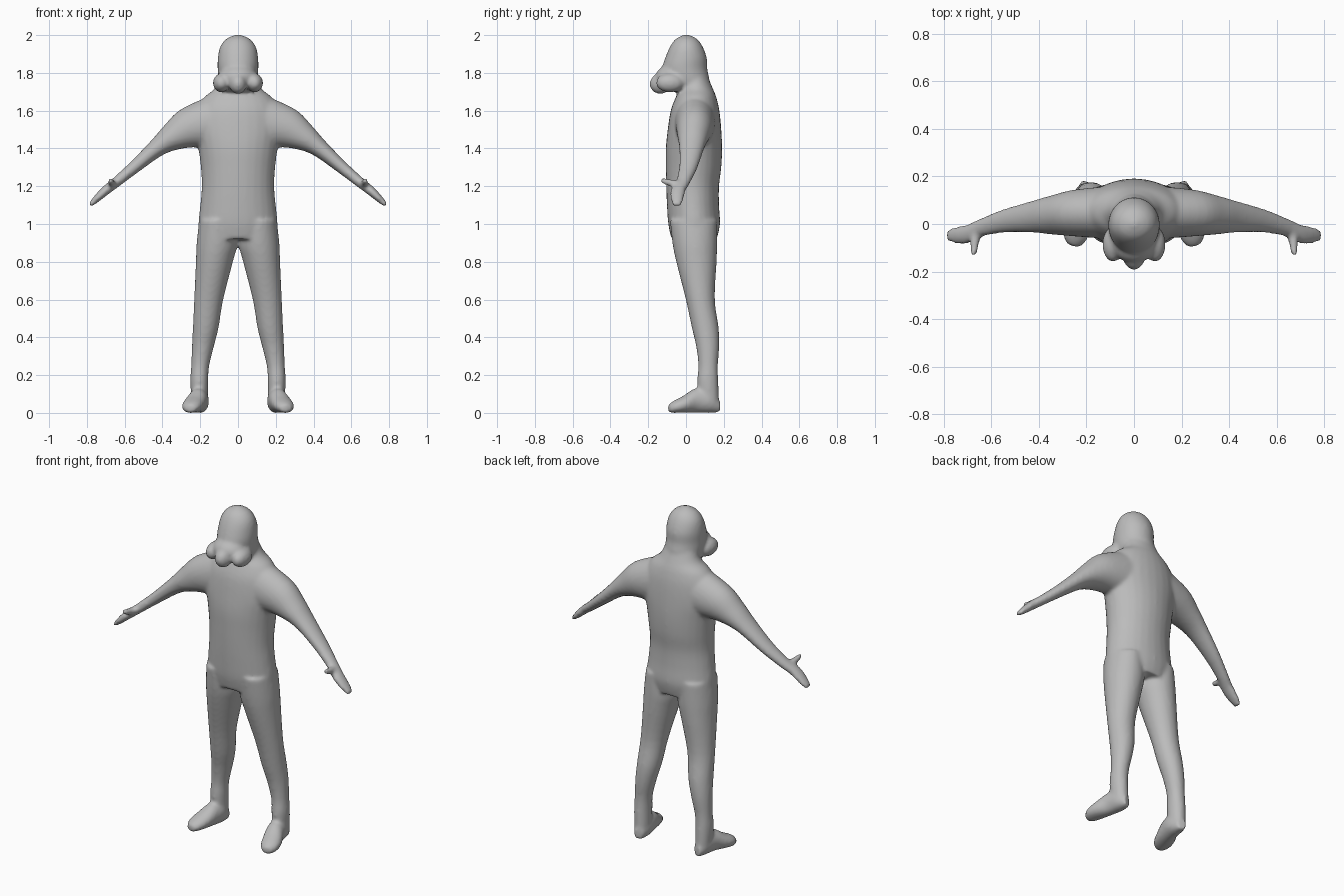
import bpy, bmesh, math
from mathutils import Vector, Matrix

SEG = 28
bm = bmesh.new()


def catmull(a, b, c, d, t):
    return 0.5 * (2 * b + (c - a) * t + (2 * a - 5 * b + 4 * c - d) * t * t
                  + (3 * b - a - 3 * c + d) * t ** 3)


def loft(rings, steps=4):
    """Skin through rings given as (centre, half-axis u, half-axis v)."""
    rings = [[Vector(p) for p in r] for r in rings]
    n = len(rings)
    fine = []
    for i in range(n - 1):
        four = [rings[max(i - 1, 0)], rings[i], rings[i + 1], rings[min(i + 2, n - 1)]]
        for s in range(steps):
            fine.append([catmull(*[r[k] for r in four], s / steps) for k in range(3)])
    fine.append(rings[-1])
    loops = []
    for c, u, v in fine:
        loops.append([bm.verts.new(c + u * math.cos(2 * math.pi * j / SEG)
                                   + v * math.sin(2 * math.pi * j / SEG)) for j in range(SEG)])
    faces = [bm.faces.new(loops[0][::-1]), bm.faces.new(loops[-1])]
    for a, b in zip(loops, loops[1:]):
        for j in range(SEG):
            k = (j + 1) % SEG
            faces.append(bm.faces.new((a[j], a[k], b[k], b[j])))
    bmesh.ops.recalc_face_normals(bm, faces=faces)


def column(rows):
    """Upright loft from rows of (z, x, half width, y, half depth)."""
    loft([((x, y, z), (rx, 0, 0), (0, ry, 0)) for z, x, rx, y, ry in rows])


def ball(centre, radii):
    m = Matrix.Translation(centre) @ Matrix.Diagonal((*radii, 1))
    bmesh.ops.create_uvsphere(bm, u_segments=24, v_segments=16, radius=1, matrix=m)


# Torso and neck
column([(0.92, 0, 0.20, 0.043, 0.120), (1.00, 0, 0.21, 0.043, 0.137),
        (1.10, 0, 0.20, 0.037, 0.138), (1.20, 0, 0.192, 0.035, 0.140),
        (1.30, 0, 0.197, 0.040, 0.147), (1.40, 0, 0.21, 0.042, 0.149),
        (1.50, 0, 0.23, 0.045, 0.142), (1.60, 0, 0.22, 0.048, 0.129),
        (1.67, 0, 0.18, 0.053, 0.108), (1.72, 0, 0.12, 0.055, 0.086),
        (1.79, 0, 0.09, 0.045, 0.066)])

# Head
column([(1.70, 0, 0.090, 0.025, 0.095), (1.76, 0, 0.105, 0.010, 0.115),
        (1.82, 0, 0.108, -0.006, 0.119), (1.88, 0, 0.107, 0.000, 0.110),
        (1.94, 0, 0.094, 0.002, 0.086), (1.98, 0, 0.062, 0.002, 0.056),
        (2.002, 0, 0.015, 0.002, 0.013)])

# Muzzle with three drooping lobes
ball((0, -0.075, 1.775), (0.100, 0.088, 0.070))
ball((0, -0.136, 1.742), (0.046, 0.057, 0.054))

for s in (-1, 1):
    ball((s * 0.088, -0.085, 1.747), (0.045, 0.075, 0.050))

    # Legs
    column([(z, s * x, rx, y, ry) for z, x, rx, y, ry in (
        (1.02, 0.110, 0.095, 0.040, 0.125), (0.90, 0.111, 0.108, 0.047, 0.119),
        (0.80, 0.125, 0.098, 0.055, 0.107), (0.60, 0.155, 0.077, 0.076, 0.077),
        (0.45, 0.171, 0.068, 0.102, 0.071), (0.35, 0.186, 0.058, 0.115, 0.061),
        (0.25, 0.200, 0.048, 0.117, 0.052), (0.17, 0.205, 0.047, 0.115, 0.056),
        (0.05, 0.203, 0.044, 0.120, 0.055))])

    # Feet, turned outward, from heel to toe: (x, y, half width, height)
    loft([((s * x, y, h / 2), (w, w * 0.3 * s, 0), (0, 0, h / 2)) for x, y, w, h in (
        (0.195, 0.176, 0.024, 0.07), (0.200, 0.120, 0.047, 0.12),
        (0.213, 0.050, 0.049, 0.13), (0.235, -0.010, 0.054, 0.092),
        (0.250, -0.060, 0.048, 0.066), (0.257, -0.092, 0.024, 0.045))])

    # Arms and flat hands: (x, z, half thickness, y, half depth, slope in degrees)
    arm = []
    for x, z, r, y, ry, deg in (
            (0.12, 1.53, 0.150, 0.048, 0.110, 15), (0.25, 1.505, 0.115, 0.046, 0.098, 30),
            (0.345, 1.458, 0.077, 0.038, 0.082, 40), (0.43, 1.402, 0.049, 0.030, 0.066, 42),
            (0.55, 1.300, 0.034, 0.012, 0.049, 42), (0.65, 1.217, 0.027, -0.018, 0.038, 42),
            (0.70, 1.178, 0.025, -0.042, 0.040, 44), (0.75, 1.132, 0.019, -0.047, 0.035, 48),
            (0.785, 1.098, 0.011, -0.048, 0.022, 48)):
        a = math.radians(deg)
        arm.append(((s * x, y, z), (s * r * math.sin(a), 0, r * math.cos(a)), (0, ry, 0)))
    loft(arm)

    # Thumbs
    loft([((s * x, y, z), (r, 0, 0), (0, 0, r)) for x, y, z, r in (
        (0.665, -0.030, 1.205, 0.024), (0.670, -0.080, 1.217, 0.020),
        (0.675, -0.130, 1.230, 0.014))])

mesh = bpy.data.meshes.new("body")
bm.to_mesh(mesh)
bm.free()
body = bpy.data.objects.new("body", mesh)
bpy.context.collection.objects.link(body)

# One plain grey skin
grey = bpy.data.materials.new("plain grey")
grey.diffuse_color = (0.5, 0.5, 0.5, 1)
mesh.materials.append(grey)

# Fuse the parts into one soft surface
fuse = body.modifiers.new("fuse", 'REMESH')
fuse.mode = 'VOXEL'
fuse.voxel_size = 0.01
fuse.use_smooth_shade = True
soften = body.modifiers.new("soften", 'SMOOTH')
soften.factor = 0.5
soften.iterations = 7
